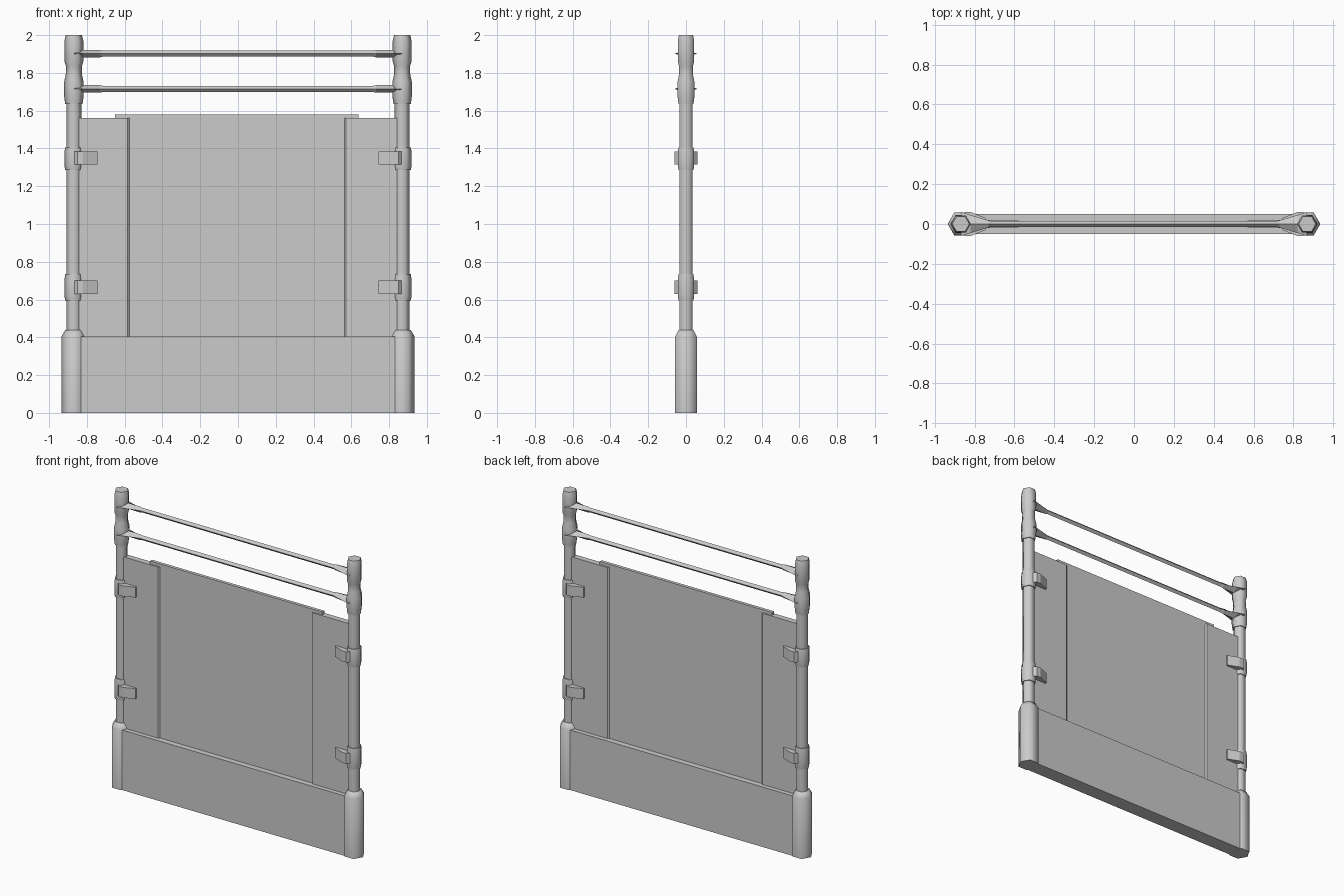
import bpy, bmesh, math

cube = bpy.data.objects.get("Cube")
if cube:
    bpy.data.objects.remove(cube, do_unlink=True)

grey = bpy.data.materials.new("plain_grey")
grey.use_nodes = True
colour = (0.6, 0.6, 0.6, 1)
grey.diffuse_color = colour
grey.node_tree.nodes["Principled BSDF"].inputs["Base Color"].default_value = colour


def loft(name, rings, smooth=None):
    """Skin a list of matching vertex rings and cap both ends."""
    bm = bmesh.new()
    loops = [[bm.verts.new(p) for p in ring] for ring in rings]
    n = len(loops[0])
    for a, b in zip(loops, loops[1:]):
        for i in range(n):
            j = (i + 1) % n
            bm.faces.new((a[i], a[j], b[j], b[i]))
    bm.faces.new(loops[0][::-1])
    bm.faces.new(loops[-1])
    bmesh.ops.recalc_face_normals(bm, faces=bm.faces)
    mesh = bpy.data.meshes.new(name)
    bm.to_mesh(mesh)
    bm.free()
    mesh.materials.append(grey)
    obj = bpy.data.objects.new(name, mesh)
    bpy.context.collection.objects.link(obj)
    if smooth:
        bpy.ops.object.select_all(action="DESELECT")
        obj.select_set(True)
        bpy.context.view_layer.objects.active = obj
        bpy.ops.object.shade_smooth_by_angle(angle=math.radians(smooth))
    return obj


def hexagon(x, r, z):
    return [(x + r * math.cos(k * math.pi / 3), r * math.sin(k * math.pi / 3), z)
            for k in range(6)]


def slab(name, x0, x1, half, z0, z1, bevel=0):
    """Flat panel; the x1 edge slopes inward by bevel on both faces."""
    outline = [(x0, -half), (x1 - bevel, -half), (x1, -half * 0.5),
               (x1, half * 0.5), (x1 - bevel, half), (x0, half)]
    return loft(name, [[(x, y, z) for x, y in outline] for z in (z0, z1)])


# Hexagonal post profile: (radius, height)
POST = [(0.066, 0), (0.066, 0.405), (0.045, 0.44), (0.04, 0.44),
        (0.04, 0.595), (0.046, 0.595), (0.05, 0.62), (0.05, 0.7), (0.046, 0.735), (0.04, 0.735),
        (0.04, 1.285), (0.046, 1.285), (0.05, 1.31), (0.05, 1.38), (0.046, 1.405), (0.04, 1.405),
        (0.04, 1.635), (0.046, 1.635), (0.052, 1.68), (0.052, 1.75), (0.043, 1.79),
        (0.042, 1.835), (0.05, 1.86), (0.05, 1.97), (0.043, 2.0)]

SHIFT = -0.006
for side, s in (("left", 1), ("right", -1)):
    loft(side + "_post", [hexagon(s * 0.869, r, z) for r, z in POST], 65)

    # Side panel lapping over the middle one
    slab(side + "_side_panel", s * 0.86, SHIFT + s * 0.568, 0.02, 0.39, 1.56, -s * 0.01)

    # Wedge clips gripping the side panel on both faces
    clip = [(0.87, 0.04), (0.85, 0.06), (0.82, 0.06), (0.745, 0.03), (0.745, 0.01), (0.87, 0.01)]
    for level, z in (("lower", 0.665), ("upper", 1.35)):
        for face, d in (("front", -1), ("back", 1)):
            loft(f"{side}_{level}_{face}_clip",
                 [[(s * x, d * y, z + h) for x, y in clip] for h in (-0.035, 0.035)])

# Middle panel and base board
slab("middle_panel", -0.65, 0.637, 0.011, 0.39, 1.58)
loft("base_board", [[(x, y, z) for x, y in ((-0.85, -0.05), (0.85, -0.05), (0.85, 0.05), (-0.85, 0.05))]
                    for z in (0, 0.405)])

# Diamond rails flaring to flat, wide ends: (x, half width, half height)
FLARE = [(0.868, 0.06, 0.003), (0.82, 0.045, 0.02), (0.73, 0.018, 0.02), (0.715, 0.015, 0.016)]
stations = [(-x, w, h) for x, w, h in FLARE] + FLARE[::-1]
for name, z in (("lower_rail", 1.715), ("upper_rail", 1.902)):
    loft(name, [[(x, -w, z), (x, 0, z + h), (x, w, z), (x, 0, z - h)] for x, w, h in stations])
